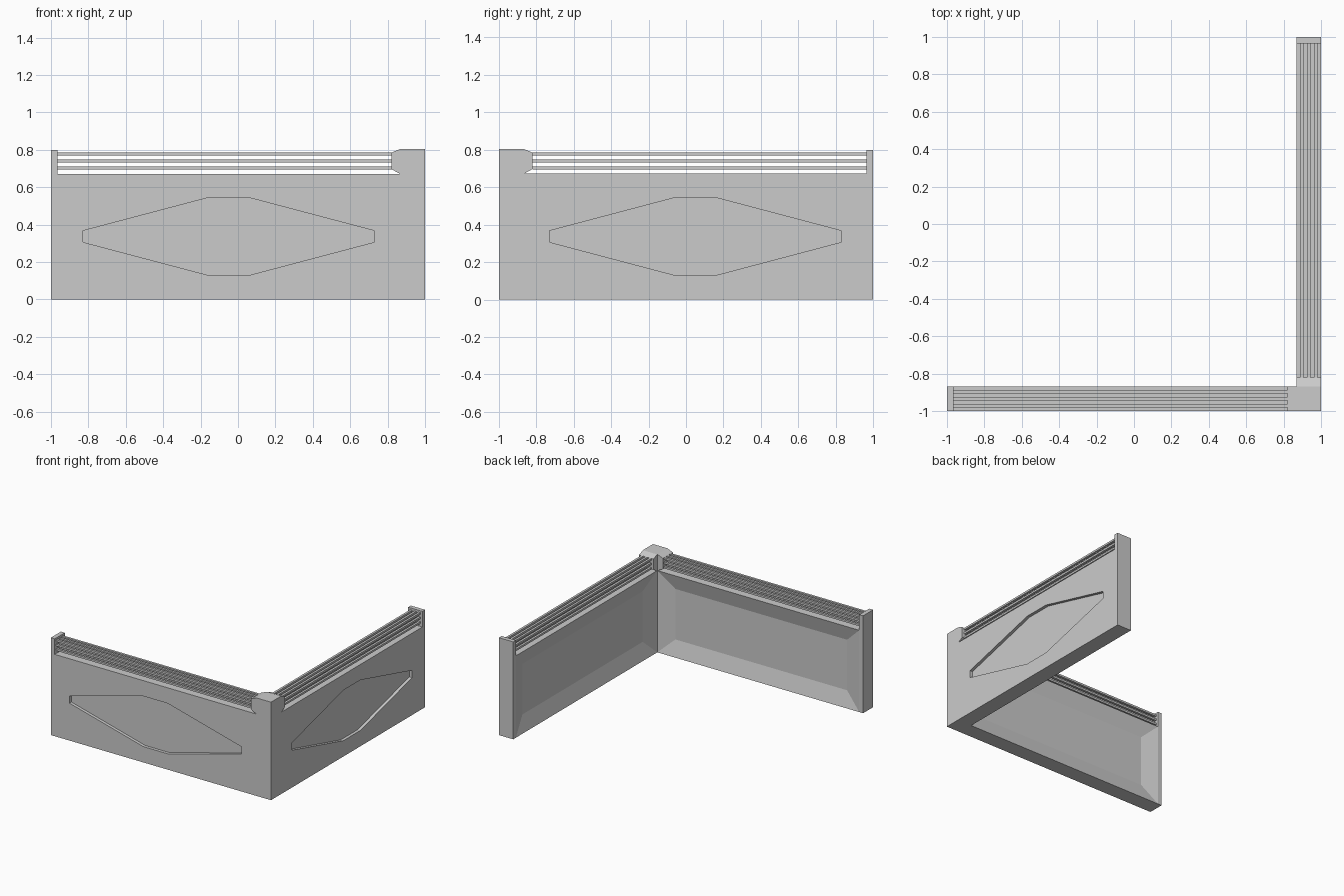
import bpy, bmesh
from mathutils import Matrix

if "Cube" in bpy.data.objects:
    bpy.data.objects.remove(bpy.data.objects["Cube"])

OUT, INN = -1.0, -0.87          # outer and inner wall planes
SWAP = Matrix(((0, -1, 0, 0), (-1, 0, 0, 0), (0, 0, 1, 0), (0, 0, 0, 1)))


def finish(bm, name):
    """Mirror the front wall across the corner diagonal and make an object."""
    dup = bmesh.ops.duplicate(bm, geom=bm.verts[:] + bm.edges[:] + bm.faces[:])["geom"]
    verts = [g for g in dup if isinstance(g, bmesh.types.BMVert)]
    bmesh.ops.transform(bm, matrix=SWAP, verts=verts)
    bmesh.ops.remove_doubles(bm, verts=bm.verts[:], dist=0.0002)
    bmesh.ops.recalc_face_normals(bm, faces=bm.faces[:])
    me = bpy.data.meshes.new(name)
    bm.to_mesh(me)
    bm.free()
    ob = bpy.data.objects.new(name, me)
    bpy.context.collection.objects.link(ob)
    return ob


def face(bm, pts, y):
    return bm.faces.new([bm.verts.new((x, y, z)) for x, z in pts])


def strip(bm, a, b, skip=()):
    """Quads joining two closed loops of 3D points."""
    n = len(a)
    for i in range(n):
        if i not in skip:
            j = (i + 1) % n
            bm.faces.new([bm.verts.new(p) for p in (a[i], a[j], b[j], b[i])])


def loop(pts, y):
    return [(x, y, z) for x, z in pts]


def edge_loop(bm, pts):
    v = [bm.verts.new(p) for p in pts]
    return [bm.edges.new((v[i], v[(i + 1) % len(v)])) for i in range(len(v))]


# wall body: outline with end post, rail opening and corner post
bm = bmesh.new()
outline = [(-1, 0), (-0.965, 0), (1, 0), (1, 0.805), (0.868, 0.805), (0.82, 0.785),
           (0.82, 0.697), (0.865, 0.672), (-0.965, 0.672), (-0.965, 0.80), (-1, 0.80)]
back = [(0.87 if x == 1 else x, z) for x, z in outline]      # mitred at the corner
cx, cz = -0.05, 0.337
diamond = [(cx + sx * x, cz + sz * z) for sx, sz, x, z in (
    (-1, -1, .78, .03), (-1, -1, .11, .207), (1, -1, .11, .207), (1, -1, .78, .03),
    (1, 1, .78, .03), (1, 1, .11, .207), (-1, 1, .11, .207), (-1, 1, .78, .03))]

# front face with a sunken eight-sided panel
edges = edge_loop(bm, loop(outline, OUT)) + edge_loop(bm, loop(diamond, OUT))
bmesh.ops.triangle_fill(bm, edges=edges, use_beauty=True, normal=(0, -1, 0))
strip(bm, loop(diamond, OUT), loop(diamond, OUT + 0.025))
face(bm, diamond, OUT + 0.025)

# top, bottom and end faces (the mitre edge stays open and is welded)
strip(bm, loop(outline, OUT), loop(back, INN), skip=(2,))

# back: shallow sloped recess, end post and corner post
rim = [(-0.965, 0), (0.87, 0), (0.87, 0.672), (0.865, 0.672), (-0.965, 0.672)]
inner = [(-0.83, 0.13), (0.73, 0.13), (0.73, 0.545), (0.72, 0.545), (-0.83, 0.545)]
strip(bm, loop(rim, INN), loop(inner, INN - 0.035))
face(bm, inner, INN - 0.035)
face(bm, [(-1, 0), (-0.965, 0), (-0.965, 0.672), (-0.965, 0.8), (-1, 0.8)], INN)
face(bm, [(0.865, 0.672), (0.87, 0.672), (0.87, 0.805), (0.868, 0.805),
          (0.82, 0.785), (0.82, 0.697)], INN)
finish(bm, "corner_wall")

# three by three square rails above each wall
bm = bmesh.new()
for y in (-0.972, -0.935, -0.898):
    for z in (0.703, 0.741, 0.777):
        m = Matrix.Translation((-0.0725, y, z)) @ Matrix.Diagonal((1.785, 0.0186, 0.016, 1))
        bmesh.ops.create_cube(bm, size=1, matrix=m)
finish(bm, "rails")
